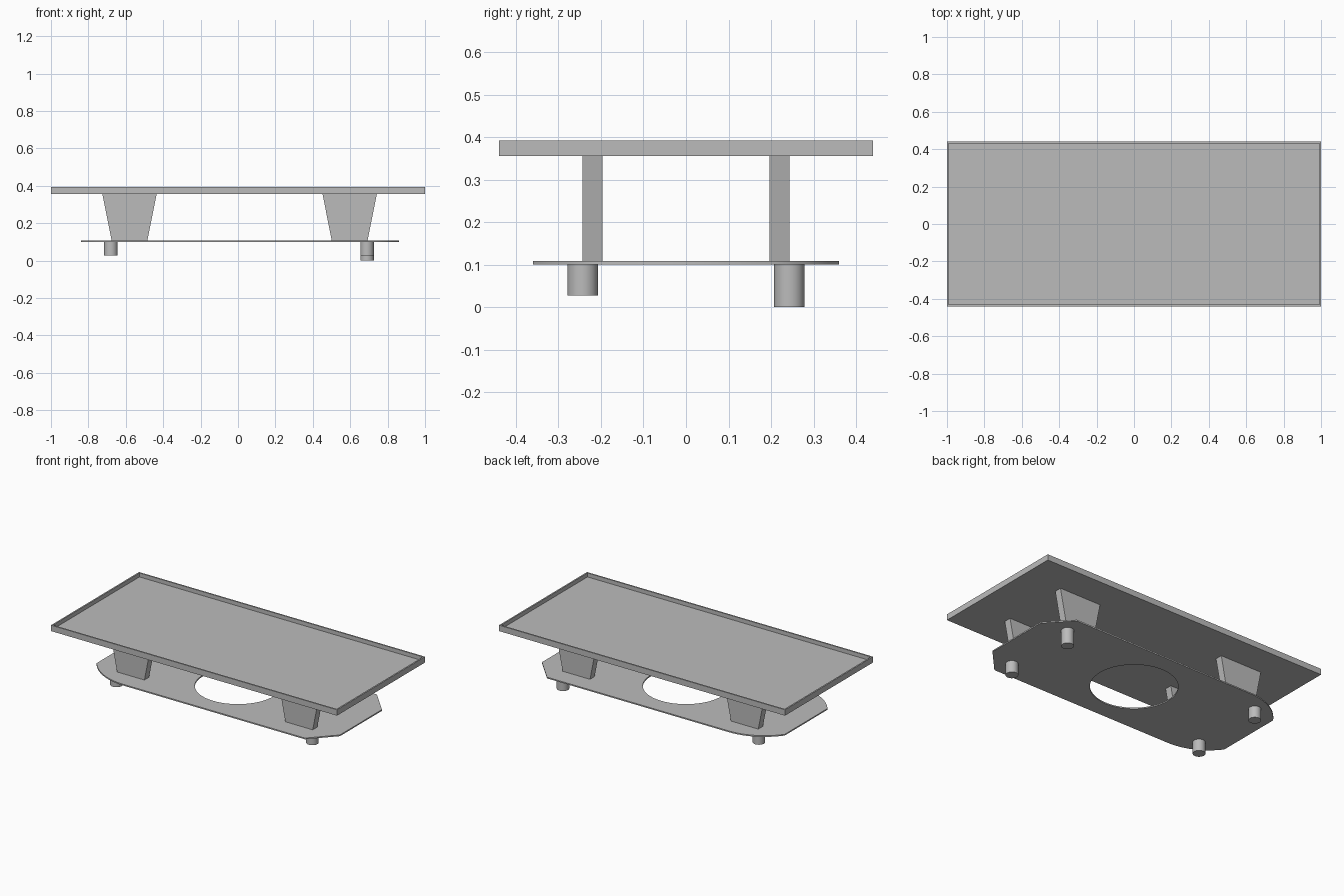
import bpy
import bmesh
import math

old = bpy.data.objects.get("Cube")
if old:
    bpy.data.objects.remove(old, do_unlink=True)

grey = bpy.data.materials.new("plain grey")
grey.use_nodes = True
grey.diffuse_color = (0.5, 0.5, 0.5, 1)
grey.node_tree.nodes["Principled BSDF"].inputs["Base Color"].default_value = grey.diffuse_color


def add_object(name, data):
    obj = bpy.data.objects.new(name, data)
    bpy.context.collection.objects.link(obj)
    data.materials.append(grey)
    return obj


def finish(name, bm):
    mesh = bpy.data.meshes.new(name)
    bm.to_mesh(mesh)
    bm.free()
    return add_object(name, mesh)


def box(x0, x1, y0, y1, z0, z1):
    bm = bmesh.new()
    bmesh.ops.create_cube(bm, size=1)
    for v in bm.verts:
        v.co.x = x1 if v.co.x > 0 else x0
        v.co.y = y1 if v.co.y > 0 else y0
        v.co.z = z1 if v.co.z > 0 else z0
    return bm


def circle(radius, count):
    return [(radius * math.cos(math.tau * i / count),
             radius * math.sin(math.tau * i / count)) for i in range(count)]


TRAY_BOTTOM, TRAY_TOP = 0.355, 0.392
BASE_BOTTOM, BASE_TOP = 0.10, 0.108

# Tray: shallow box with a thin raised rim
bm = box(-1, 1, -0.44, 0.44, TRAY_BOTTOM, TRAY_TOP)
top = [f for f in bm.faces if f.normal.z > 0.9]
bmesh.ops.inset_region(bm, faces=top, thickness=0.013)
floor = bmesh.ops.extrude_face_region(bm, geom=top)
bmesh.ops.translate(bm, vec=(0, 0, -0.025),
                    verts=[g for g in floor["geom"] if isinstance(g, bmesh.types.BMVert)])
bmesh.ops.delete(bm, geom=[f for f in top if f.is_valid], context='FACES')
finish("tray", bm)

# Base plate: chamfered at one end, rounded at the other, with a round hole
arc_radius, arc_centre = 0.36, -0.55
end_angle = math.acos(0.29 / arc_radius)
steps = 12
angles = [math.pi / 2 + (math.pi / 2 - end_angle) * i / steps for i in range(steps + 1)]
half = [(0.86, 0.21), (0.72, 0.36)]
half += [(arc_centre + arc_radius * math.cos(a), arc_radius * math.sin(a)) for a in angles]
outline = half + [(x, -y) for x, y in reversed(half)]

curve = bpy.data.curves.new("base_plate", 'CURVE')
curve.dimensions = '2D'
curve.fill_mode = 'BOTH'
curve.extrude = (BASE_TOP - BASE_BOTTOM) / 2
for points in (outline, circle(0.248, 64)):
    spline = curve.splines.new('POLY')
    spline.points.add(len(points) - 1)
    for p, (x, y) in zip(spline.points, points):
        p.co = (x, y, 0, 1)
    spline.use_cyclic_u = True
plate = add_object("base_plate", curve)
plate.location.z = (BASE_TOP + BASE_BOTTOM) / 2
bpy.ops.object.select_all(action='DESELECT')
plate.select_set(True)
bpy.context.view_layer.objects.active = plate
bpy.ops.object.convert(target='MESH')

for end, leg_x, foot_x in (("right", -0.58, -0.68), ("left", 0.597, 0.69)):
    for side, s in (("front", -1), ("back", 1)):
        # Tapered support between base and tray
        bm = box(-0.145, 0.145, -0.023, 0.023, BASE_TOP, TRAY_BOTTOM)
        for v in bm.verts:
            if v.co.z < 0.2:
                v.co.x *= 0.66
        leg = finish(f"{side}_{end}_support", bm)
        leg.location = (leg_x, s * 0.22, 0)

        # Round foot; one is slightly longer
        bottom = 0 if (end, side) == ("left", "back") else 0.027
        bm = bmesh.new()
        bmesh.ops.create_cone(bm, cap_ends=True, segments=32, radius1=0.036,
                              radius2=0.036, depth=BASE_BOTTOM - bottom)
        foot = finish(f"{side}_{end}_foot", bm)
        foot.location = (foot_x, s * 0.243, (BASE_BOTTOM + bottom) / 2)
        bpy.ops.object.select_all(action='DESELECT')
        foot.select_set(True)
        bpy.context.view_layer.objects.active = foot
        bpy.ops.object.shade_smooth_by_angle()
